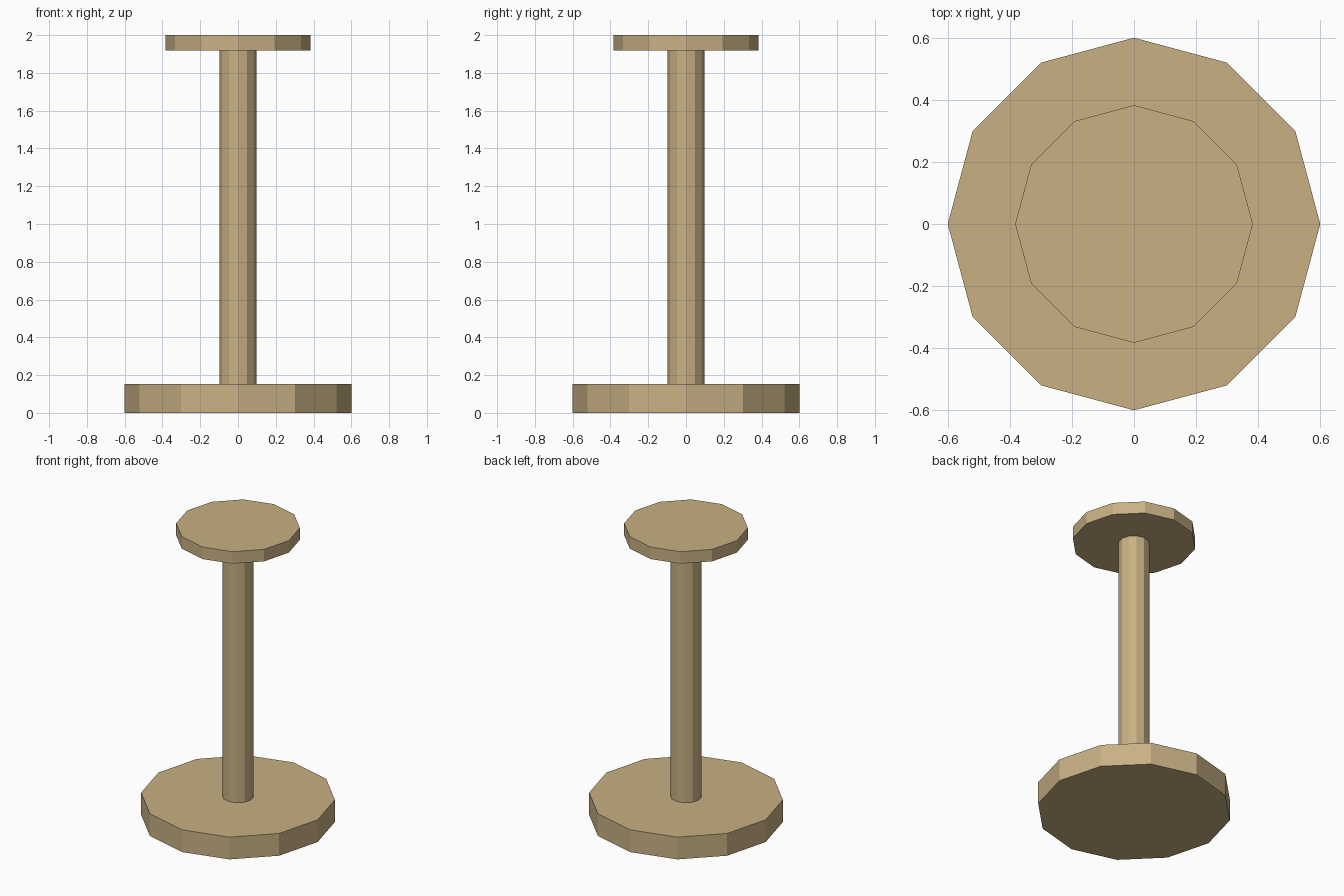
import bpy

if "Cube" in bpy.data.objects:
    bpy.data.objects.remove(bpy.data.objects["Cube"])

# Tan wood colour
wood = bpy.data.materials.new("tan_wood")
wood.diffuse_color = (0.58, 0.44, 0.23, 1)
wood.use_nodes = True
wood.node_tree.nodes["Principled BSDF"].inputs["Base Color"].default_value = wood.diffuse_color


def disc(name, radius, z0, z1):
    """Flat-shaded twelve-sided cylinder between two heights, corners on the axes."""
    bpy.ops.mesh.primitive_cylinder_add(
        vertices=12, radius=radius, depth=z1 - z0, location=(0, 0, (z0 + z1) / 2))
    obj = bpy.context.object
    obj.name = name
    obj.data.materials.append(wood)
    return obj


# Wide foot, slim pole, and small top plate
disc("base", 0.602, 0.0, 0.152)
disc("pole", 0.097, 0.152, 1.918)
disc("top_plate", 0.384, 1.918, 2.0)
